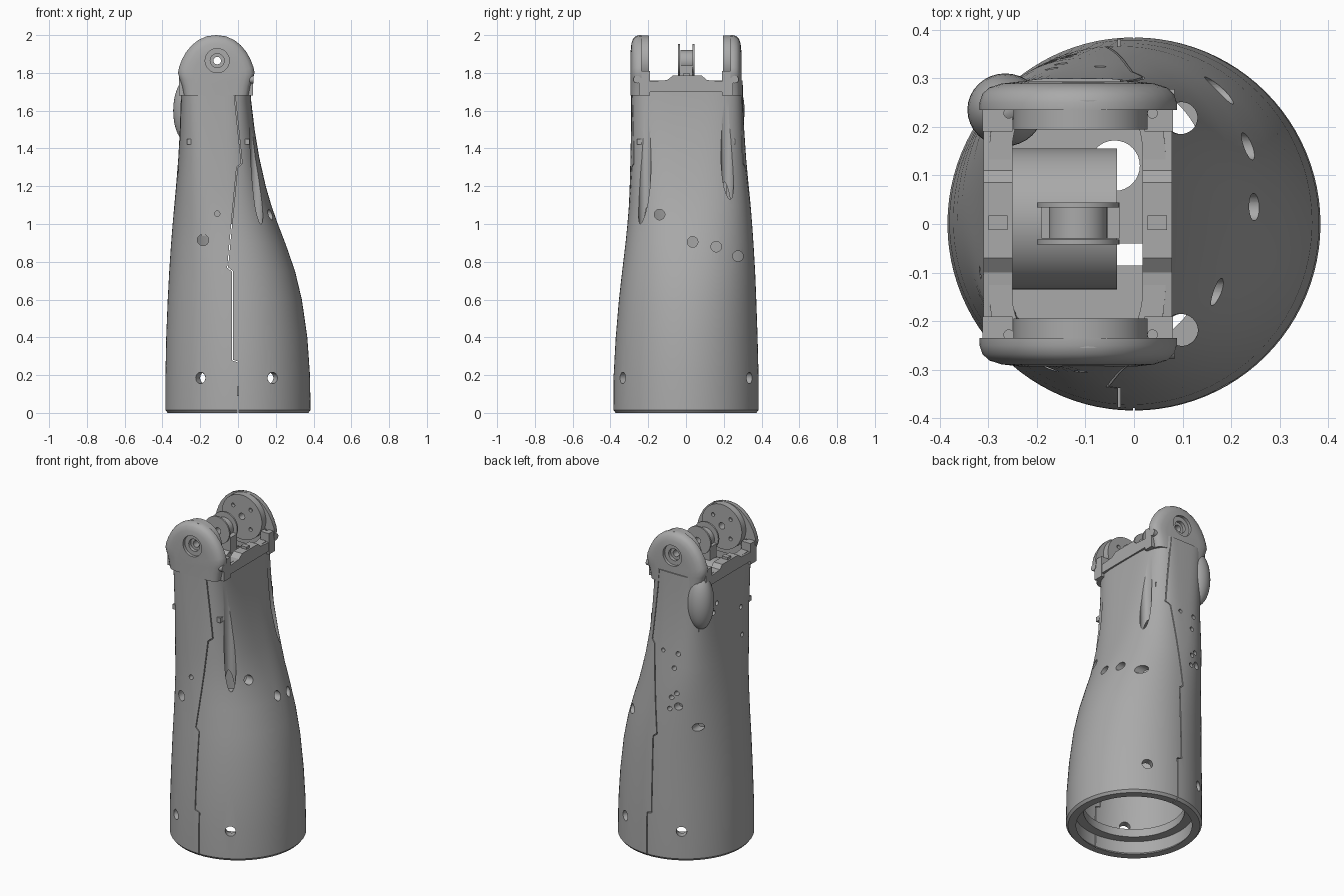
import bpy, bmesh, math
from mathutils import Vector, Matrix

cube = bpy.data.objects.get("Cube")
if cube:
    bpy.data.objects.remove(cube, do_unlink=True)

grey = bpy.data.materials.new("satin grey")
grey.use_nodes = True
grey.diffuse_color = (0.4, 0.4, 0.4, 1)
grey.node_tree.nodes["Principled BSDF"].inputs["Base Color"].default_value = (0.4, 0.4, 0.4, 1)
CX = -0.115  # centre of the wrist end


def make(name, bm):
    bmesh.ops.recalc_face_normals(bm, faces=bm.faces)
    mesh = bpy.data.meshes.new(name)
    bm.to_mesh(mesh)
    bm.free()
    ob = bpy.data.objects.new(name, mesh)
    mesh.materials.append(grey)
    bpy.context.collection.objects.link(ob)
    return ob


def activate(ob):
    bpy.ops.object.select_all(action='DESELECT')
    ob.select_set(True)
    bpy.context.view_layer.objects.active = ob


def finish(ob, angle=35):
    activate(ob)
    bpy.ops.object.shade_smooth_by_angle(angle=math.radians(angle))


def cut(ob, cutter):
    activate(ob)
    mod = ob.modifiers.new("cut", 'BOOLEAN')
    mod.operation, mod.solver, mod.use_self = 'DIFFERENCE', 'EXACT', True
    mod.object = cutter
    bpy.ops.object.modifier_apply(modifier=mod.name)


def add_box(bm, lo, hi):
    lo, hi = Vector(lo), Vector(hi)
    mat = Matrix.Translation((lo + hi) / 2) @ Matrix.Diagonal((*(hi - lo), 1))
    bmesh.ops.create_cube(bm, size=1, matrix=mat)


def add_rod(bm, a, b, r, seg=32):
    a, b = Vector(a), Vector(b)
    mat = Matrix.Translation((a + b) / 2) @ (b - a).to_track_quat('Z', 'Y').to_matrix().to_4x4()
    bmesh.ops.create_cone(bm, cap_ends=True, segments=seg, radius1=r, radius2=r,
                          depth=(b - a).length, matrix=mat)


def box(name, lo, hi):
    bm = bmesh.new()
    add_box(bm, lo, hi)
    return make(name, bm)


def rod(name, a, b, r):
    bm = bmesh.new()
    add_rod(bm, a, b, r, 48)
    finish(make(name, bm))


def bridge(bm, rings, capped=False):
    following = rings[1:] if capped else rings[1:] + rings[:1]
    for a, b in zip(rings, following):
        for i in range(len(a)):
            j = (i + 1) % len(a)
            bm.faces.new((a[i], a[j], b[j], b[i]))
    if capped:
        bm.faces.new(rings[0])
        bm.faces.new(rings[-1])


# Shell sections: z, x min, x max, y min, y max, squareness
SECTIONS = [
    (0, -.372, .372, -.372, .372, 2), (.015, -.384, .384, -.384, .384, 2),
    (.2, -.384, .381, -.383, .384, 2), (.4, -.38, .367, -.372, .379, 2),
    (.6, -.372, .338, -.355, .372, 2.05), (.75, -.364, .302, -.338, .366, 2.1),
    (.9, -.354, .25, -.32, .357, 2.2), (1.0, -.346, .211, -.31, .35, 2.3),
    (1.1, -.337, .176, -.302, .342, 2.5), (1.2, -.328, .147, -.298, .332, 2.7),
    (1.35, -.316, .113, -.294, .318, 3), (1.5, -.308, .088, -.291, .308, 3.5),
    (1.65, -.303, .07, -.29, .302, 4), (1.76, -.3, .066, -.29, .3, 4.5)]


def section(bm, row, inset):
    z, x0, x1, y0, y1, n = row
    ring = []
    for i in range(96):
        t = 2 * math.pi * i / 96
        c, s = math.cos(t), math.sin(t)
        x = (x0 + x1) / 2 + ((x1 - x0) / 2 - inset) * math.copysign(abs(c) ** (2 / n), c)
        y = (y0 + y1) / 2 + ((y1 - y0) / 2 - inset) * math.copysign(abs(s) ** (2 / n), s)
        ring.append(bm.verts.new((x, y, z)))
    return ring


bm = bmesh.new()
bridge(bm, [section(bm, r, 0) for r in SECTIONS] + [section(bm, r, .045) for r in reversed(SECTIONS)])
shell = make("forearm_shell", bm)

# Screw holes, screw channels and parting seam
bm = bmesh.new()
for x in (-.2, .18):
    for s in (-1, 1):
        d = Vector((x, s * .33, 0)).normalized()
        add_rod(bm, d * .25 + Vector((0, 0, .185)), d * .5 + Vector((0, 0, .185)), .03)
for y, z in ((-.14, 1.05), (.035, .905), (.16, .88), (.275, .83)):
    add_rod(bm, (0, y, z), (.5, y, z), .028)
for x, z, r in ((-.185, .915, .03), (-.11, 1.055, .014)):
    add_rod(bm, (x, -.5, z), (x, -.2, z), r)
for x, z, r in ((-.07, 1.28, .012), (-.17, 1.28, .014), (-.15, 1.19, .014), (-.17, 1.04, .014),
                (-.14, 1.01, .014), (-.18, .96, .022), (-.13, .94, .014), (-.27, .83, .024)):
    add_rod(bm, (x, .5, z), (x, .2, z), r)
for y, z in ((.16, 1.51), (.13, 1.56), (-.1, 1.45), (-.1, 1.28)):
    add_rod(bm, (-.5, y, z), (-.2, y, z), .014)
for s in (-1, 1):
    add_rod(bm, (.099, s * .218, 1), (.092, s * .218, 1.74), .033)
    seam = [(-.025, 1.8), (-.025, 1.75), (.02, 1.32), (-.005, 1.3), (-.055, .77),
            (-.03, .75), (-.03, .28), (0, .27), (0, -.02)]
    for (xa, za), (xb, zb) in zip(seam, seam[1:]):
        a, b = Vector((xa, s * .36, za)), Vector((xb, s * .36, zb))
        mat = Matrix.Translation((a + b) / 2) @ Matrix.Rotation(
            math.atan2(xb - xa, zb - za), 4, 'Y') @ Matrix.Diagonal((.005, .24, (b - a).length + .002, 1))
        bmesh.ops.create_cube(bm, size=1, matrix=mat)
cutter = make("shell_cutter", bm)
cut(shell, cutter)
bpy.data.objects.remove(cutter, do_unlink=True)
finish(shell)

# Wrist bore shared by both ears and the centre hub
bm = bmesh.new()
add_rod(bm, (-.11, -.5, 1.865), (-.11, .5, 1.865), .02)
for s in (-1, 1):
    add_rod(bm, (-.11, s * .5, 1.865), (-.11, s * .275, 1.865), .064)
    add_rod(bm, (-.11, s * .5, 1.865), (-.11, s * .255, 1.865), .037)
bore = make("bore_cutter", bm)

# Ears: rounded outer cheek, inner disc, screw tabs
HALF = [(.17, 1.68), (.18, 1.73), (.194, 1.77), (.203, 1.8), (.197, 1.83), (.182, 1.87),
        (.16, 1.91), (.13, 1.946), (.095, 1.974), (.05, 1.994)]
profile = HALF + [(0, 2.0)] + [(-x, z) for x, z in reversed(HALF)]
for s, side in ((-1, "front"), (1, "back")):
    bm = bmesh.new()
    rings = []
    for y, inset in ((.235, 0), (.25, 0), (.268, .006), (.281, .02), (.289, .045), (.293, .08)):
        k = 1 - inset / .2
        rings.append([bm.verts.new((CX + x * k, s * y, z - max(0, z - 1.75) * inset / .25))
                      for x, z in profile])
    bridge(bm, rings, capped=True)
    cheek = make(side + "_ear", bm)
    cut(cheek, bore)
    finish(cheek, 30)

    bm = bmesh.new()
    add_rod(bm, (-.11, s * .195, 1.86), (-.11, s * .255, 1.86), .138, 64)
    disc = make(side + "_ear_disc", bm)
    cut(disc, bore)
    bm = bmesh.new()
    for i in range(4):
        a = math.pi * (i / 2 + .25)
        x, z = -.11 + .085 * math.cos(a), 1.86 + .085 * math.sin(a)
        add_rod(bm, (x, s * .18, z), (x, s * .215, z), .012, 16)
    pins = make("pin_cutter", bm)
    cut(disc, pins)
    bpy.data.objects.remove(pins, do_unlink=True)
    finish(disc)

    for x0, x1, hx, end in ((-.312, -.25, -.258, "right"), (.022, .08, .038, "left")):
        tab = box(f"{side}_{end}_screw_tab", (x0, s * .19, 1.68), (x1, s * .25, 1.81))
        bm = bmesh.new()
        add_rod(bm, (hx, s * .228, 1.75), (hx, s * .228, 1.9), .01, 16)
        hole = make("tab_cutter", bm)
        cut(tab, hole)
        bpy.data.objects.remove(hole, do_unlink=True)
    rod(side + "_corner_screw", (.04, s * .258, 1.765), (.083, s * .258, 1.765), .02)

# Raised rim sections with sloped ends
SADDLE = [(-.19, 1.7), (-.19, 1.755), (-.1, 1.762), (-.07, 1.785),
          (.085, 1.785), (.11, 1.762), (.19, 1.755), (.19, 1.7)]
for x0, x1, end in ((-.31, -.25, "right"), (.018, .078, "left")):
    bm = bmesh.new()
    bridge(bm, [[bm.verts.new((x, y, z)) for y, z in SADDLE] for x in (x0, x1)], capped=True)
    make(end + "_rim_saddle", bm)
    box(end + "_rim_latch", (x0 + .01, -.012, 1.75), (x1 - .01, .018, 1.8))

# Motor barrel, wrist hub and its bracket
rod("motor_barrel", (-.25, .01, 1.615), (-.035, .01, 1.615), .145)
box("hub_stem", (-.19, -.03, 1.74), (-.03, .035, 1.84))
bm = bmesh.new()
add_rod(bm, (CX, -.03, 1.86), (CX, .035, 1.86), .06, 48)
hub = make("wrist_hub", bm)
cut(hub, bore)
finish(hub)
for y, side in ((-.042, "front"), (.034, "back")):
    bm = bmesh.new()
    add_rod(bm, (CX, y, 1.868), (CX, y + .01, 1.868), .085, 48)
    flange = make(side + "_hub_flange", bm)
    cut(flange, bore)
    finish(flange)
bpy.data.objects.remove(bore, do_unlink=True)

# Inner frame: deck with openings, ribs and the base collar
bm = bmesh.new()
add_rod(bm, (-.04, .12, 1.2), (-.04, .12, 1.8), .052)
add_box(bm, (-.035, -.085, 1.2), (.03, -.04, 1.8))
openings = make("deck_cutter", bm)
deck = box("inner_deck", (-.27, -.26, 1.42), (.06, .26, 1.45))
cut(deck, openings)
bpy.data.objects.remove(openings, do_unlink=True)
for y, side in ((-.2, "front"), (.2, "back")):
    box(side + "_inner_rib", (-.2, y - .015, 1.0), (.04, y + .015, 1.43))

bm = bmesh.new()
bridge(bm, [[bm.verts.new((r * math.cos(i * math.pi / 48), r * math.sin(i * math.pi / 48), z)) for i in range(96)]
            for r, z in ((.36, .09), (.285, .09), (.285, .14), (.36, .14))])
finish(make("base_collar", bm))

# Soft bulge below the back ear
bm = bmesh.new()
bmesh.ops.create_uvsphere(bm, u_segments=32, v_segments=20, radius=1, matrix=Matrix.Translation(
    (-.265, .235, 1.6)) @ Matrix.Diagonal((.078, .075, .17, 1)))
finish(make("side_bulge", bm), 60)
